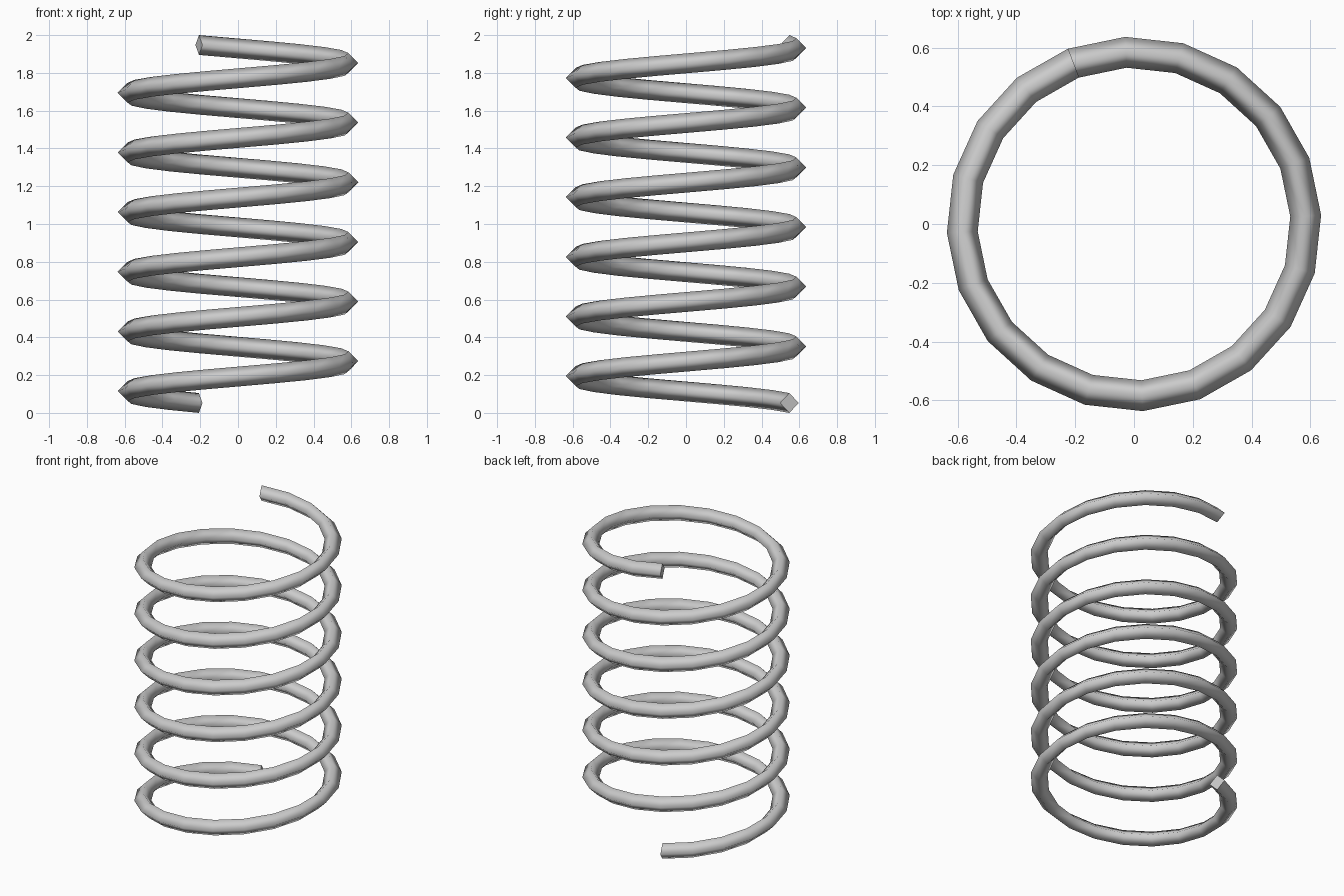
import bpy
import bmesh
from math import cos, sin, pi, radians

cube = bpy.data.objects.get("Cube")
if cube:
    bpy.data.objects.remove(cube, do_unlink=True)

TURNS, STEPS, SIDES = 6, 20, 4
COIL_RADIUS, WIRE_RADIUS, HEIGHT = 0.585, 0.0525, 2.0
START = radians(110.7)
RISE = HEIGHT - 2 * WIRE_RADIUS

# Plain grey metal
grey = bpy.data.materials.new("grey_metal")
grey.use_nodes = True
colour = (0.6, 0.6, 0.6, 1)
grey.diffuse_color = colour
grey.node_tree.nodes["Principled BSDF"].inputs["Base Color"].default_value = colour

bm = bmesh.new()


def wire_ring(step):
    """Cross-section of the wire at one step along the helix."""
    turn = START + 2 * pi * step / STEPS
    z = WIRE_RADIUS + RISE * step / (TURNS * STEPS)
    ring = []
    for i in range(SIDES):
        a = 2 * pi * i / SIDES
        r = COIL_RADIUS + WIRE_RADIUS * cos(a)
        ring.append(bm.verts.new((r * cos(turn), r * sin(turn),
                                  z + WIRE_RADIUS * sin(a))))
    return ring


# Wire swept along the helix, smooth along its length
rings = [wire_ring(s) for s in range(TURNS * STEPS + 1)]
for a, b in zip(rings, rings[1:]):
    for i in range(SIDES):
        j = (i + 1) % SIDES
        bm.faces.new((a[i], a[j], b[j], b[i])).smooth = True

# Flat cut ends
for end in (rings[0], rings[-1]):
    cap = bm.faces.new(end)
    for edge in cap.edges:
        edge.smooth = False

bmesh.ops.recalc_face_normals(bm, faces=bm.faces)
mesh = bpy.data.meshes.new("coil_spring")
bm.to_mesh(mesh)
bm.free()
mesh.materials.append(grey)
spring = bpy.data.objects.new("coil_spring", mesh)
bpy.context.collection.objects.link(spring)
